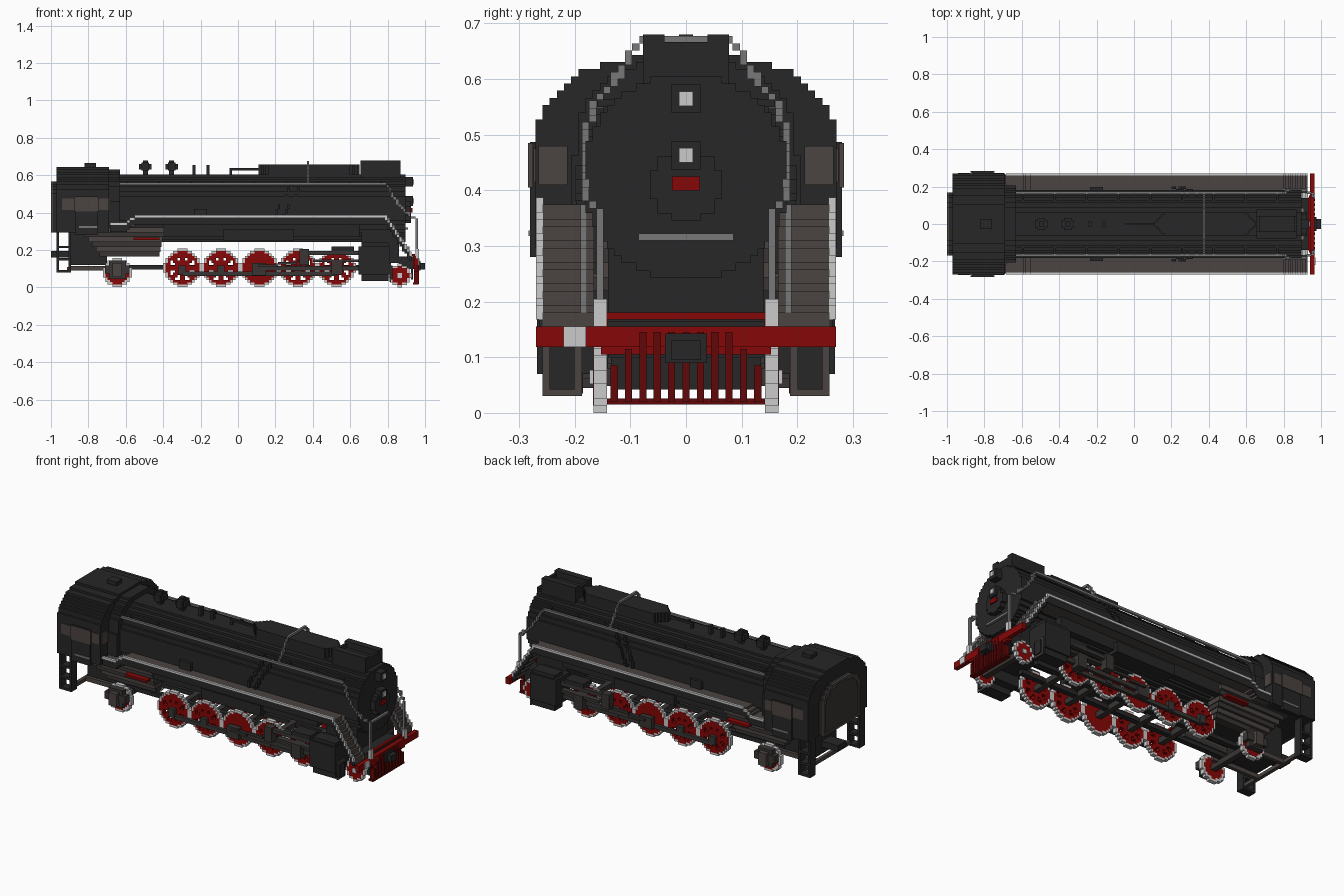
import bpy, bmesh
from math import hypot, atan2, pi, ceil
from mathutils import Vector

if "Cube" in bpy.data.objects:
    bpy.data.objects.remove(bpy.data.objects["Cube"])

UNIT = .0129  # edge of one building block


def material(name, r, g, b):
    mat = bpy.data.materials.new(name)
    mat.use_nodes = True
    mat.diffuse_color = (r, g, b, 1)
    shader = next(n for n in mat.node_tree.nodes if n.type == "BSDF_PRINCIPLED")
    shader.inputs["Base Color"].default_value = (r, g, b, 1)
    return mat


black = material("soot black", .02, .02, .02)
steel = material("rod steel", .04, .036, .034)
grey = material("warm grey", .07, .058, .053)
silver = material("rail grey", .19, .19, .19)
white = material("tyre white", .6, .6, .6)
red = material("dark red", .24, .002, .002)
deep_red = material("deep red", .12, .002, .002)


def finish(name, mat, bm):
    bmesh.ops.recalc_face_normals(bm, faces=bm.faces)
    mesh = bpy.data.meshes.new(name)
    bm.to_mesh(mesh)
    bm.free()
    mesh.materials.append(mat)
    bpy.context.collection.objects.link(bpy.data.objects.new(name, mesh))


def add_box(bm, x, y, z):
    for v in bmesh.ops.create_cube(bm, size=1)["verts"]:
        v.co = Vector([(a + b) / 2 + c * (b - a) for (a, b), c in zip((x, y, z), v.co)])


def box(name, mat, x, y, z, mirror=False):
    """A block, optionally repeated on the other side of the engine."""
    bm = bmesh.new()
    add_box(bm, x, y, z)
    if mirror:
        add_box(bm, x, (-y[1], -y[0]), z)
    finish(name, mat, bm)


def stepped(name, mat, inside, axis, span, size, centre=(0, 0), mirror=False):
    """Extrude the blocky outline of a 2D shape along one axis."""
    bm = bmesh.new()
    n = ceil(size / UNIT)
    cells = {(i, j) for i in range(-n, n) for j in range(-n, n)
             if inside((i + .5) * UNIT, (j + .5) * UNIT)}
    spans = [span, (-span[1], -span[0])] if mirror else [span]
    for ends in spans:
        cache = {}

        def vert(i, j, k):
            if (i, j, k) not in cache:
                a, b, d = centre[0] + i * UNIT, centre[1] + j * UNIT, ends[k]
                place = {"x": (d, a, b), "y": (a, d, b), "z": (a, b, d)}
                cache[i, j, k] = bm.verts.new(place[axis])
            return cache[i, j, k]

        for i, j in cells:
            ring = [(i, j), (i + 1, j), (i + 1, j + 1), (i, j + 1)]
            for k in (0, 1):
                bm.faces.new([vert(*p, k) for p in ring])
            beside = [(i, j - 1), (i + 1, j), (i, j + 1), (i - 1, j)]
            for s, other in enumerate(beside):
                if other not in cells:
                    p, q = ring[s], ring[(s + 1) % 4]
                    bm.faces.new([vert(*p, 0), vert(*q, 0), vert(*q, 1), vert(*p, 1)])
    finish(name, mat, bm)


def chain(name, mat, points):
    """Mirrored pipes of single blocks following a path."""
    cells = set()
    for start, end in zip(points, points[1:]):
        a, b = Vector(start), Vector(end)
        count = max(1, ceil(max(abs(c) for c in b - a) / UNIT))
        for i in range(count + 1):
            cells.add(tuple(round(c / UNIT) for c in a.lerp(b, i / count)))
    bm = bmesh.new()
    for cell in cells | {(i, -j, k) for i, j, k in cells}:
        add_box(bm, *[((c - .5) * UNIT, (c + .5) * UNIT) for c in cell])
    finish(name, mat, bm)


def disc(radius):
    return lambda a, b: hypot(a, b) < radius


# Boiler and smokebox
stepped("boiler", black, disc(.187), "x", (-.64, .895), .2, (0, .424))
stepped("smokebox_door", black, disc(.064), "x", (.895, .925), .1, (0, .41))
box("front_badge", red, x=(.925, .932), y=(-.025, .025), z=(.4, .425))
for name, z in (("upper_headlight", .565), ("lower_headlight", .463)):
    box(name + "_case", black, x=(.89, .935), y=(-.026, .026), z=(z - .026, z + .026))
    box(name, white, x=(.935, .942), y=(-.013, .013), z=(z - .013, z + .013))
box("front_grab_bar", silver, x=(.895, .908), y=(-.085, .085), z=(.31, .322))
box("smokebox_saddle", black, x=(.66, .86), y=(-.14, .14), z=(.13, .3))
box("pilot_deck", black, x=(.86, .94), y=(-.14, .14), z=(.1, .165))

# Fittings on top of the boiler
box("stack_casing", black, x=(.655, .87), y=(-.077, .077), z=(.57, .645))
box("stack_side_wall", black, x=(.655, .87), y=(.039, .077), z=(.64, .68), mirror=True)
for x in (.655, .855):
    box("stack_end_wall", black, x=(x, x + .015), y=(-.04, .04), z=(.64, .667))
stepped("sand_dome", black, lambda x, y: abs(y) < .06 and abs(x) + abs(y) < .275,
        "z", (.58, .658), .3, (.38, 0))
box("dome_mark", red, x=(.18, .22), y=(.045, .064), z=(.625, .642), mirror=True)
for x in (-.495, -.355):
    box("valve_stem", black, x=(x - .013, x + .013), y=(-.013, .013), z=(.6, .68))
    box("valve_body", black, x=(x - .033, x + .033), y=(-.02, .02), z=(.632, .66))
    box("valve_arm", black, x=(x - .02, x + .02), y=(-.033, .033), z=(.625, .667))
for x in (-.235, -.16):
    box("whistle", black, x=(x - .008, x + .008), y=(-.013, .013), z=(.6, .655))
chain("top_pipe", black, [(-.04, 0, .6), (-.04, 0, .63), (.12, 0, .63)])

# Hand rails and fittings along the boiler
chain("boiler_rail", silver, [(-.65, .165, .56), (.79, .165, .56), (.82, .18, .5), (.88, .18, .42),
                              (.92, .175, .39), (.96, .155, .35), (.96, .155, .2)])
chain("arch_rail", silver, [(.37, .16, .56), (.37, .125, .6), (.37, .09, .66), (.37, .07, .675),
                            (.37, 0, .675)])
for i in range(9):
    x = -.6 + i * .17
    box("rail_bracket", black, x=(x, x + .013), y=(.1, .16), z=(.55, .563), mirror=True)
for shift in (0, .05):
    chain("boiler_ladder", black, [(.2 + shift, .19, .39), (.24 + shift, .185, .47), (.29 + shift, .155, .56)])
box("check_valve", black, x=(-.235, -.165), y=(.15, .198), z=(.37, .42), mirror=True)


# Running boards with stairs at the front
def board_top(x):
    if x < -.55:
        return max(.33, .368 + (x + .55) * .7)
    return .368 if x < .79 else .368 - (x - .79) * 1.5


def on_board(low, high):
    return lambda x, z: -.69 < x < .93 and low < z - board_top(x) < high


stepped("running_board", grey, on_board(-.032, .006), "y", (.165, .258), 1, mirror=True)
stepped("board_lip", white, on_board(.004, .018), "y", (.256, .27), 1, mirror=True)
stepped("board_skirt", black, on_board(-.03, .004), "y", (.256, .264), 1, mirror=True)
stepped("stair_inner_edge", silver, lambda x, z: x > .8 and on_board(-.01, .03)(x, z),
        "y", (.178, .19), 1, mirror=True)
box("air_tank", black, x=(-.08, .3), y=(.15, .225), z=(.25, .31), mirror=True)
box("under_board_pipe", black, x=(-.4, .65), y=(.16, .2), z=(.27, .34), mirror=True)


# Cab
def arch(width, height, base):
    return lambda y, z: z > base and (abs(y) / width) ** 2.5 + (max(z, 0) / height) ** 2.5 < 1


stepped("cab", black, arch(.276, .195, -.16), "x", (-.97, -.69), .3, (0, .45))
stepped("cab_front", black, arch(.2, .185, -.16), "x", (-.69, -.63), .3, (0, .45))
box("cab_side_panel", black, x=(-.87, -.75), y=(.26, .28), z=(.28, .487), mirror=True)
box("cab_rear_window", grey, x=(-.94, -.875), y=(.265, .274), z=(.415, .475), mirror=True)
box("cab_middle_window", grey, x=(-.875, -.745), y=(.275, .284), z=(.405, .485), mirror=True)
box("cab_fore_window", grey, x=(-.75, -.695), y=(.265, .274), z=(.415, .475), mirror=True)
box("cab_front_window", grey, x=(-.691, -.684), y=(.213, .265), z=(.41, .48), mirror=True)
box("cab_side_plate", silver, x=(-.85, -.75), y=(.278, .283), z=(.318, .328), mirror=True)
box("roof_hatch", black, x=(-.82, -.76), y=(-.026, .026), z=(.63, .665))
gangway = arch(.17, .12, -.16)
panel = arch(.15, .1, -.145)
stepped("gangway", black, gangway, "x", (-.99, -.96), .3, (0, .45))
stepped("gangway_panel", steel, panel, "x", (-.993, -.99), .3, (0, .45))
stepped("gangway_frame", grey, lambda y, z: gangway(y, z) and not panel(y, z),
        "x", (-1, -.99), .3, (0, .45))

# Firebox, ash pan and main frame
box("ash_pan", black, x=(-.895, -.7), y=(-.1, .1), z=(.12, .3))
for i in range(6):
    z = .165 + i * .026
    box("firebox_layer", grey if i % 2 else steel, x=(-.74 - i * .02, -.42 + i * .005),
        y=(.1, .15 + i * .014), z=(z, z + .026), mirror=True)
box("firebox_floor", black, x=(-.7, -.42), y=(-.1, .1), z=(.2, .33))
box("injector_pipe", red, x=(-.56, -.42), y=(.2, .235), z=(.255, .268), mirror=True)
box("main_frame", black, x=(-.7, .7), y=(.045, .075), z=(.095, .12), mirror=True)
box("rear_frame", grey, x=(-.9, -.6), y=(.09, .11), z=(.09, .115), mirror=True)


# Wheels
def pierced(radius):
    """A disc with a ring of holes and a solid balance weight at the top."""
    def inside(a, b):
        r, angle = hypot(a, b), atan2(b, a)
        gap = abs((angle + pi / 8) % (pi / 4) - pi / 8) * r
        hole = .042 < r < radius - .02 and gap > .011
        return r < radius and (not hole or b > radius * .55)
    return inside


def wheel(name, x, z, radius, web):
    rim = radius - UNIT
    stepped(name + "_tyre", white, lambda a, b: rim <= hypot(a, b) < radius,
            "y", (.142, .166), radius, (x, z), True)
    stepped(name, red, web, "y", (.142, .167), radius, (x, z), True)
    box(name + "_axle", steel, x=(x - .016, x + .016), y=(-.15, .15), z=(z - .016, z + .016))


drivers = [-.297 + i * .206 for i in range(5)]
for i, x in enumerate(drivers):
    wheel("driving_wheel", x, .105, .1, disc(.088) if i == 2 else pierced(.088))
    box("crank_pin", steel, x=(x - .02, x + .02), y=(.16, .188), z=(.07, .118), mirror=True)
wheel("pilot_wheel", .865, .0645, .061, disc(.049))
box("pilot_hub", white, x=(.852, .878), y=(.16, .173), z=(.052, .077), mirror=True)
wheel("trailing_wheel", -.645, .08, .074, disc(.062))
box("trailing_side_frame", steel, x=(-.71, -.58), y=(.166, .205), z=(.075, .118), mirror=True)
box("trailing_axle_box", steel, x=(-.69, -.6), y=(.166, .2), z=(.045, .145), mirror=True)
box("trailing_spring", grey, x=(-.67, -.62), y=(.17, .225), z=(.055, .13), mirror=True)

# Rods, valve gear and cylinders
box("coupling_rod", steel, x=(drivers[0], drivers[4]), y=(.168, .185), z=(.062, .085), mirror=True)
box("main_rod", steel, x=(drivers[2], .66), y=(.185, .203), z=(.09, .115), mirror=True)
box("crank_end", steel, x=(.075, .15), y=(.18, .21), z=(.065, .13), mirror=True)
box("crosshead_guide", steel, x=(.4, .66), y=(.19, .225), z=(.135, .15), mirror=True)
box("crosshead", steel, x=(.5, .56), y=(.18, .23), z=(.07, .15), mirror=True)
box("valve_link", steel, x=(.33, .38), y=(.19, .235), z=(.12, .205), mirror=True)
box("valve_rod", steel, x=(.36, .66), y=(.2, .225), z=(.175, .195), mirror=True)
box("valve_hanger", black, x=(.5, .62), y=(.15, .225), z=(.18, .22), mirror=True)
chain("eccentric_rod", steel, [(.12, .215, .11), (.35, .215, .14)])
box("cylinder", black, x=(.645, .81), y=(.14, .268), z=(.07, .22), mirror=True)
box("cylinder_core", black, x=(.66, .805), y=(.185, .258), z=(.035, .24), mirror=True)
box("cylinder_cover", grey, x=(.81, .818), y=(.187, .258), z=(.03, .13), mirror=True)
box("cylinder_cap", black, x=(.818, .825), y=(.2, .245), z=(.042, .118), mirror=True)

# Pilot beam, cowcatcher and coupler
box("pilot_beam", red, x=(.94, .965), y=(-.27, .27), z=(.118, .155))
box("pilot_centre", red, x=(.935, .962), y=(-.153, .153), z=(.105, .155))
box("pilot_tab", red, x=(.935, .962), y=(.14, .153), z=(.15, .168), mirror=True)
box("pilot_top_bar", red, x=(.93, .945), y=(-.142, .142), z=(.168, .18))
box("pilot_post", white, x=(.95, .968), y=(.142, .166), z=(.155, .205), mirror=True)
box("beam_marker", white, x=(.965, .97), y=(-.22, -.18), z=(.118, .155))
box("pilot_backing", black, x=(.925, .935), y=(-.135, .135), z=(.042, .15))
box("cowcatcher_foot", deep_red, x=(.935, .965), y=(-.142, .142), z=(.015, .026))
for i in range(-5, 6):
    y = i * .0258
    box("cowcatcher_slat", deep_red, x=(.94, .968), y=(y - UNIT / 2, y + UNIT / 2),
        z=(.02, .145 - max(0, abs(i) - 3) * .03))
box("coupler_plate", black, x=(.96, .975), y=(-.038, .038), z=(.09, .143))
box("coupler", black, x=(.97, 1), y=(-.026, .026), z=(.095, .13))

# Rear steps
for x in (-.97, -.905):
    box("step_post", black, x=(x, x + UNIT), y=(.2, .25), z=(.08, .3), mirror=True)
for z in (.08, .145, .21):
    box("step_tread", black, x=(-.97, -.892), y=(.2, .25), z=(z, z + UNIT), mirror=True)
box("rear_cross_bar", grey, x=(-.915, -.895), y=(-.2, .2), z=(.09, .11))
box("rear_buffer", black, x=(-1, -.895), y=(-.04, .04), z=(.16, .195))
